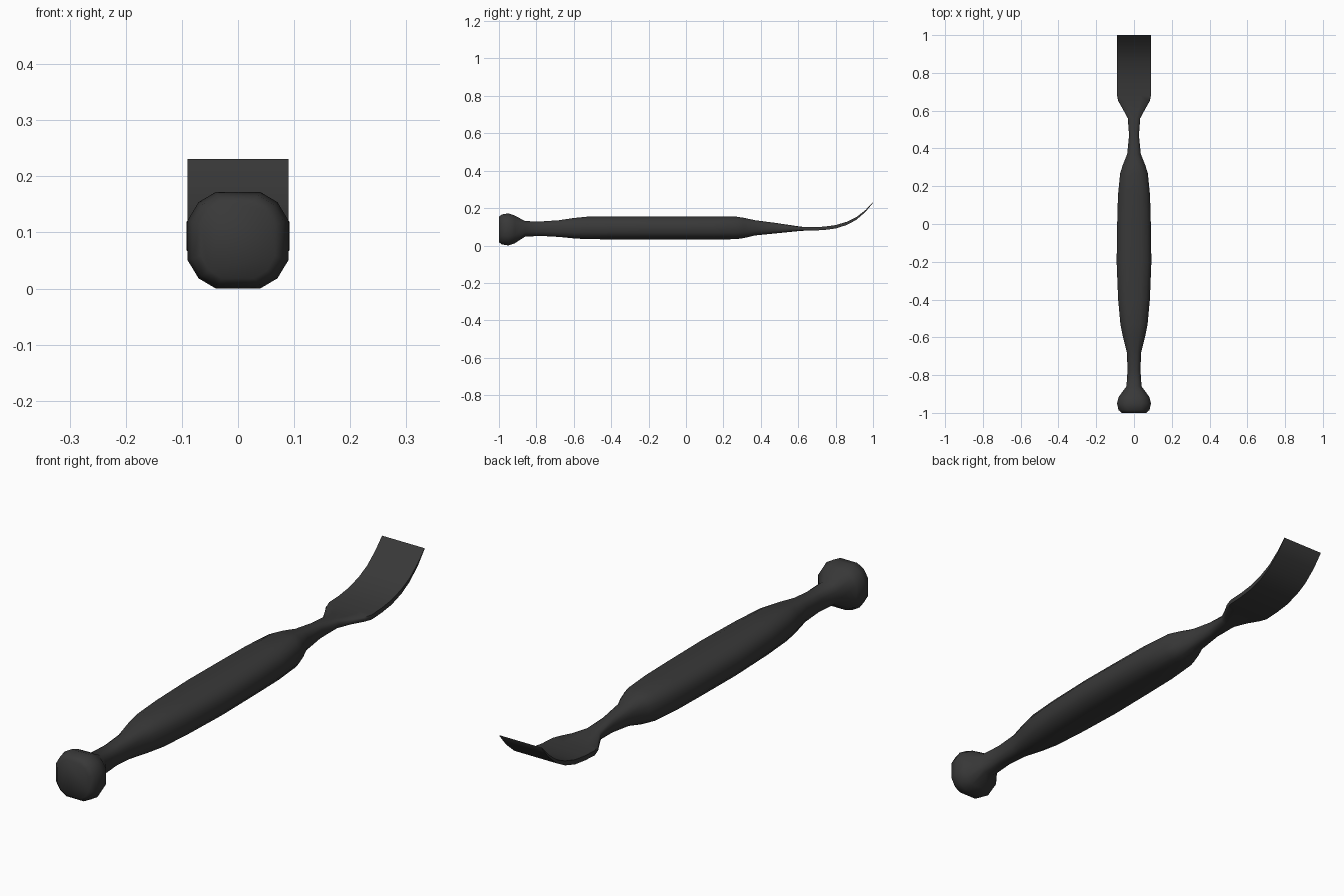
import bpy, bmesh, math

# Sections along the tool: y, half width, bottom z, top z, squareness (0 rounded, 1 flat blade)
SECTIONS = [
    # knob
    (-1.0, .066, .018, .154, 0), (-.985, .082, .006, .166, 0), (-.95, .09, 0, .172, 0),
    (-.915, .081, .012, .16, 0), (-.86, .04, .048, .13, 0),
    # rear neck and handle
    (-.77, .034, .051, .129, 0), (-.68, .038, .046, .135, 0), (-.60, .058, .038, .147, 0),
    (-.53, .072, .034, .154, 0), (-.40, .084, .033, .155, 0), (-.20, .092, .032, .155, 0),
    (0, .089, .032, .155, 0), (.15, .085, .032, .155, 0), (.27, .073, .034, .154, 0),
    (.31, .060, .040, .148, 0), (.37, .036, .054, .135, 0),
    # front neck
    (.47, .026, .064, .122, 0), (.56, .033, .073, .109, .2), (.61, .060, .078, .101, .5),
    (.65, .083, .080, .098, .8), (.68, .09, .080, .098, 1),
    # curved blade
    (.74, .09, .083, .101, 1), (.80, .09, .091, .109, 1), (.86, .09, .110, .127, 1),
    (.91, .09, .137, .151, 1), (.96, .09, .180, .190, 1), (1.0, .09, .228, .231, 1),
]
# One quadrant of the twelve-sided rounded outline
QUAD = [(1, .41), (.78, .79), (.44, 1)]


def ring(bm, y, w, z0, z1, sq):
    q = [(x + (1 - x) * sq * f, z + (1 - z) * sq * g)
         for (x, z), f, g in zip(QUAD, (1, 1, 0), (0, 1, 1))]
    pts = q + [(-x, z) for x, z in q[::-1]]
    pts += [(-x, -z) for x, z in pts]
    c, h = (z0 + z1) / 2, (z1 - z0) / 2
    return [bm.verts.new((w * x, y, c + h * z)) for x, z in pts]


# Loft the whole one-piece tool
bm = bmesh.new()
rings = [ring(bm, *s) for s in SECTIONS]
for a, b in zip(rings, rings[1:]):
    for i in range(12):
        j = (i + 1) % 12
        bm.faces.new((a[i], a[j], b[j], b[i]))
bm.faces.new(rings[0])
bm.faces.new(rings[-1])
bmesh.ops.recalc_face_normals(bm, faces=bm.faces)
mesh = bpy.data.meshes.new("scraper_tool")
bm.to_mesh(mesh)
bm.free()
tool = bpy.data.objects.new("scraper_tool", mesh)
bpy.context.collection.objects.link(tool)

# Dark finish
mat = bpy.data.materials.new("dark_finish")
mat.diffuse_color = (.04, .04, .04, 1)
mesh.materials.append(mat)

bpy.context.view_layer.objects.active = tool
tool.select_set(True)
bpy.ops.object.shade_smooth_by_angle(angle=math.radians(60))
